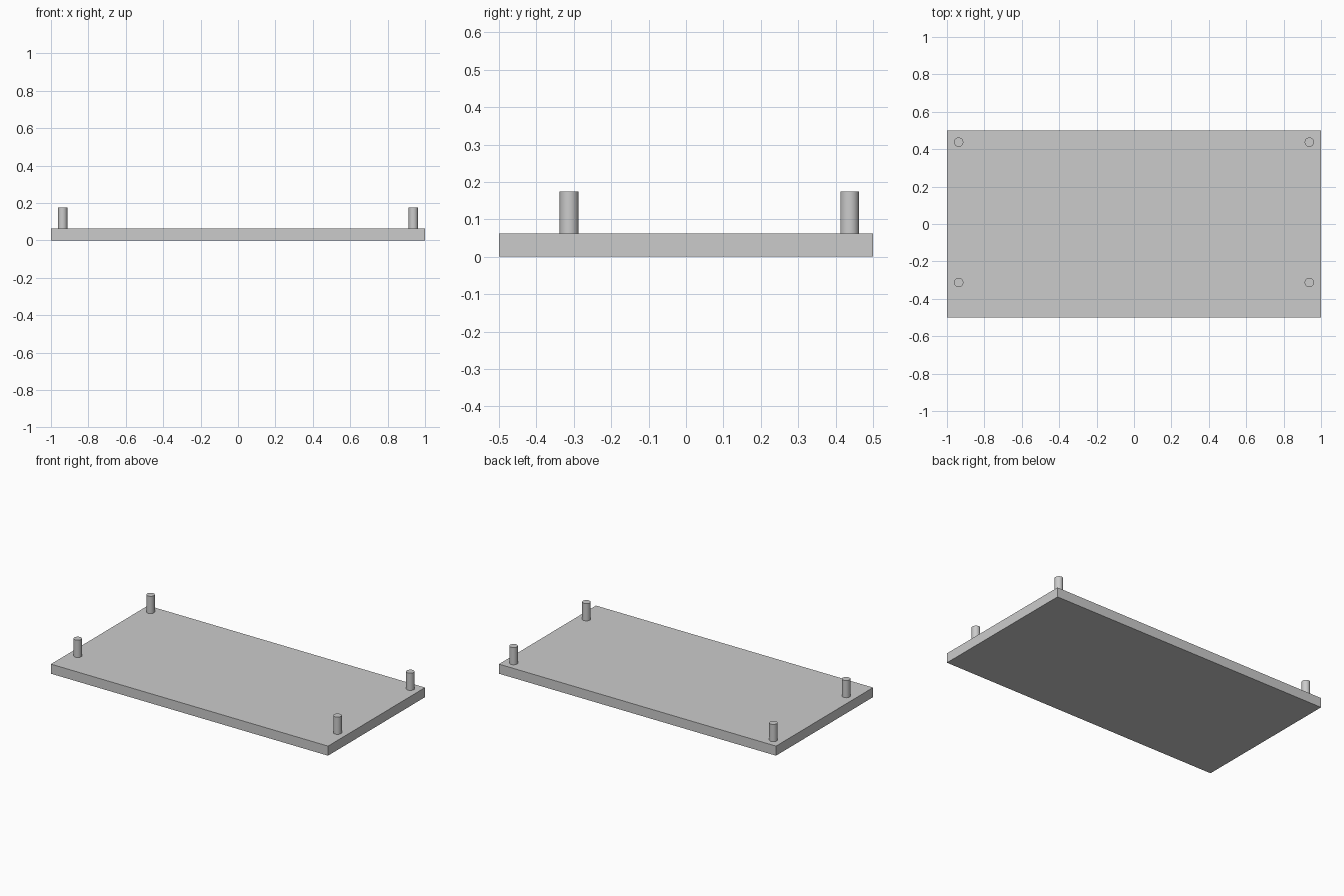
import bpy

cube = bpy.data.objects.get("Cube")
if cube:
    bpy.data.objects.remove(cube, do_unlink=True)

PLATE_HEIGHT = 0.0625
PEG_TOP = 0.175
PEG_RADIUS = 0.025

# Single grey material
grey = bpy.data.materials.new("light_grey")
grey.use_nodes = True
colour = (0.6, 0.6, 0.6, 1)
grey.diffuse_color = colour
grey.node_tree.nodes["Principled BSDF"].inputs["Base Color"].default_value = colour


def finish(name):
    obj = bpy.context.object
    obj.name = name
    obj.data.materials.append(grey)
    return obj


# Flat rectangular base
bpy.ops.mesh.primitive_cube_add(size=1, location=(0, 0, PLATE_HEIGHT / 2))
plate = finish("base_plate")
plate.scale = (2, 1, PLATE_HEIGHT)
bpy.ops.object.transform_apply(location=False, rotation=False, scale=True)

# Four upright pegs, the front pair set further in from the edge
for side, x in (("right", -0.9375), ("left", 0.9375)):
    for end, y in (("front", -0.3125), ("back", 0.4375)):
        bpy.ops.mesh.primitive_cylinder_add(
            vertices=48, radius=PEG_RADIUS, depth=PEG_TOP - PLATE_HEIGHT,
            location=(x, y, (PEG_TOP + PLATE_HEIGHT) / 2))
        finish(f"{end}_{side}_peg")
        bpy.ops.object.shade_smooth_by_angle()
